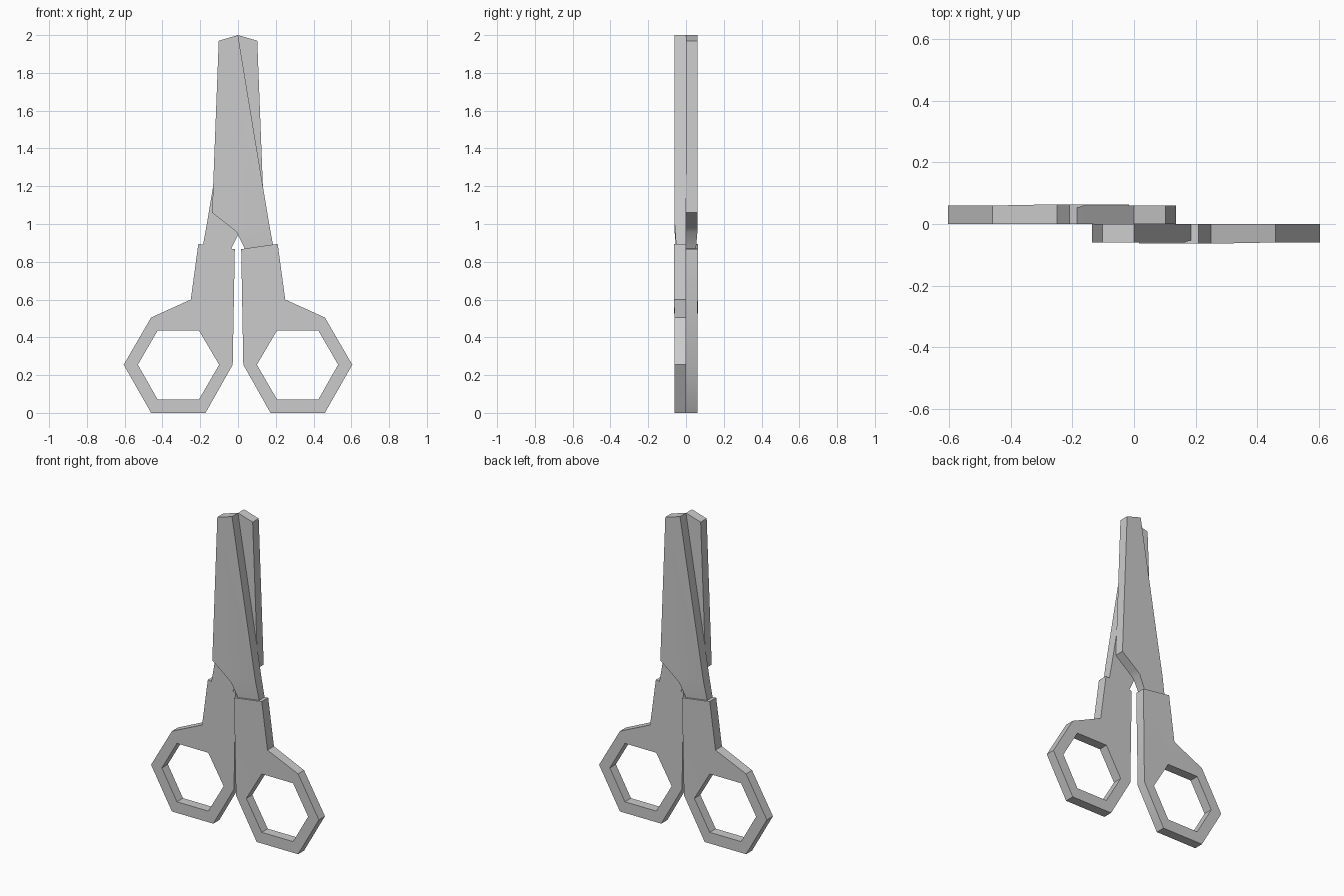
import bpy, bmesh, math

if "Cube" in bpy.data.objects:
    bpy.data.objects.remove(bpy.data.objects["Cube"])

def plate(name, points, faces, turn):
    """Front faces from (x, depth, z) points, extruded back to y = 0; turn=True spins it half round z."""
    bm = bmesh.new()
    vs = [bm.verts.new((x, -d, z)) for x, d, z in points]
    fs = [bm.faces.new([vs[i] for i in f]) for f in faces]
    ext = bmesh.ops.extrude_face_region(bm, geom=fs, use_keep_orig=True)
    for g in ext["geom"]:
        if isinstance(g, bmesh.types.BMVert):
            g.co.y = 0
    bmesh.ops.recalc_face_normals(bm, faces=bm.faces[:])
    if turn:
        for v in bm.verts:
            v.co.x, v.co.y = -v.co.x, -v.co.y
    me = bpy.data.meshes.new(name)
    bm.to_mesh(me)
    bm.free()
    ob = bpy.data.objects.new(name, me)
    bpy.context.collection.objects.link(ob)
    bpy.ops.object.select_all(action='DESELECT')
    ob.select_set(True)
    bpy.context.view_layer.objects.active = ob
    bpy.ops.object.shade_smooth_by_angle(angle=math.radians(30))

# blade: flat body plus a neck that dips slightly into the handle
T = 0.06
blade_pts = [(0, T, 2.0), (-0.102, T, 1.97), (-0.137, T, 1.06), (-0.035, T, 0.98),
             (-0.006, T, 0.955), (0.165, T, 1.0), (0.13, T, 1.21),
             (0.04, 0.052, 0.86), (0.187, 0.052, 0.88)]
blade_faces = [(0, 1, 2, 3, 4, 5, 6), (4, 7, 8, 5)]

# handle: hexagonal finger ring with an arm reaching up to the blade
W = 0.064
handle_pts = [(0.028, T, 0.255), (0.172, T, 0), (0.46, T, 0), (0.605, T, 0.255),
              (0.46, T, 0.505), (0.25, W, 0.6), (0.21, W, 0.895), (0.017, W, 0.867)]
handle_pts += [(0.1, T, 0.255), (0.207, T, 0.07), (0.425, T, 0.07),
               (0.53, T, 0.255), (0.425, T, 0.437), (0.207, T, 0.437)]
handle_faces = [(0, 1, 9, 8), (1, 2, 10, 9), (2, 3, 11, 10), (3, 4, 12, 11),
                (4, 5, 13, 12), (5, 6, 7, 13), (7, 0, 8, 13)]

# two identical halves, the rear one turned half round
for side, turn in (("front", False), ("rear", True)):
    plate(side + "_blade", blade_pts, blade_faces, turn)
    plate(side + "_handle", handle_pts, handle_faces, turn)
